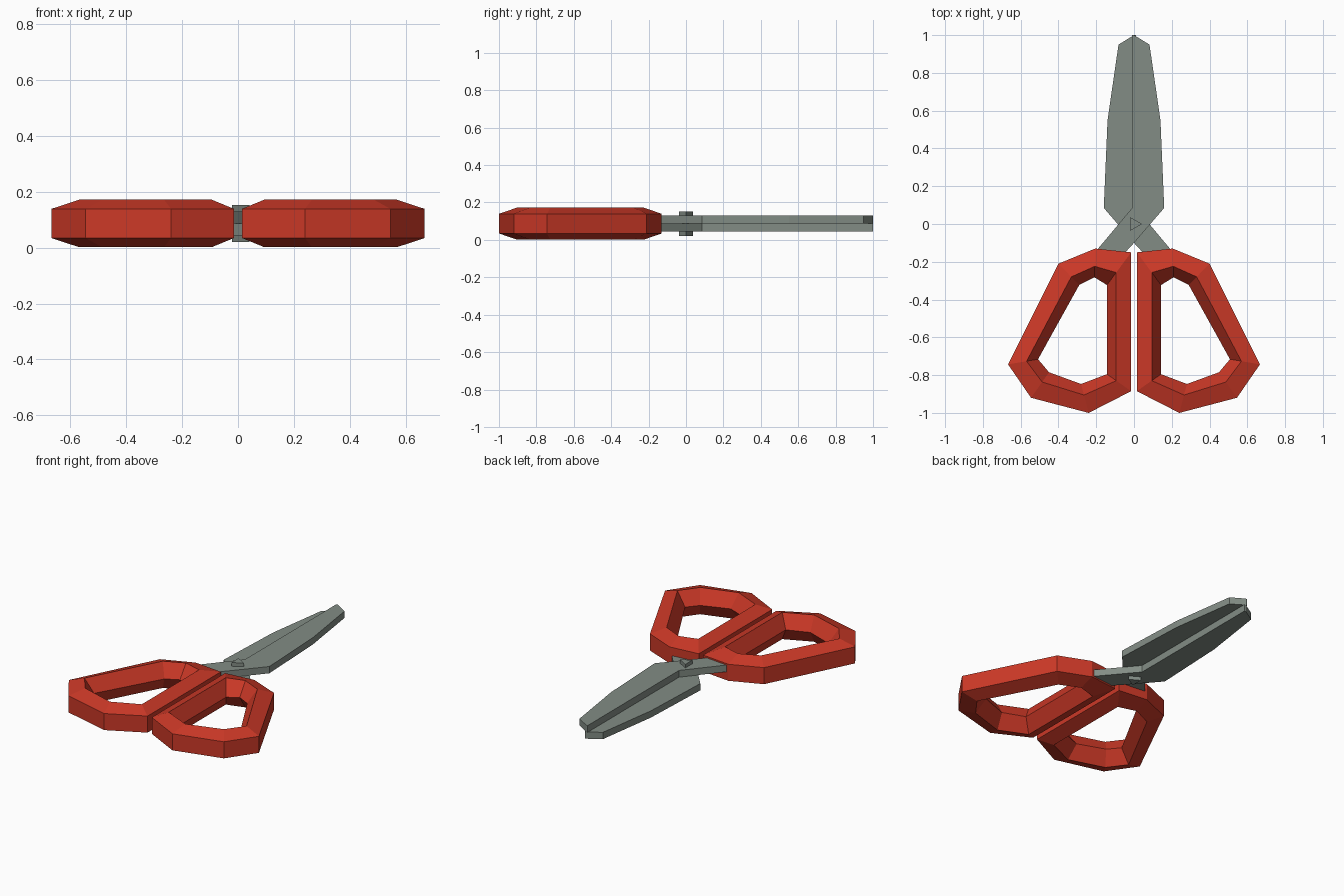
import bpy, bmesh, math

if "Cube" in bpy.data.objects:
    bpy.data.objects.remove(bpy.data.objects["Cube"])

MID = 0.087  # plane where the two blades meet


def material(name, rgb):
    m = bpy.data.materials.new(name)
    m.diffuse_color = (*rgb, 1)
    m.use_nodes = True
    m.node_tree.nodes["Principled BSDF"].inputs["Base Color"].default_value = m.diffuse_color
    return m


RED = material("red plastic", (0.60, 0.040, 0.020))
STEEL = material("grey steel", (0.225, 0.265, 0.235))


def finish(bm, name, mat):
    bmesh.ops.recalc_face_normals(bm, faces=bm.faces)
    me = bpy.data.meshes.new(name)
    bm.to_mesh(me)
    bm.free()
    me.materials.append(mat)
    ob = bpy.data.objects.new(name, me)
    bpy.context.collection.objects.link(ob)
    return ob


def prism(name, pts, z0, z1, mat):
    bm = bmesh.new()
    face = bm.faces.new([bm.verts.new((x, y, z0)) for x, y in pts])
    ext = bmesh.ops.extrude_face_region(bm, geom=[face])["geom"]
    top = [v for v in ext if isinstance(v, bmesh.types.BMVert)]
    bmesh.ops.translate(bm, vec=(0, 0, z1 - z0), verts=top)
    return finish(bm, name, mat)


# Handle loops: pentagon cross-section swept between outer and inner outlines
OUTER = [(.015, -.15), (.205, -.13), (.40, -.21), (.667, -.743),
         (.545, -.92), (.24, -1.0), (.015, -.885)]
INNER = [(.143, -.323), (.21, -.282), (.29, -.323), (.508, -.716),
         (.45, -.785), (.28, -.847), (.143, -.795)]
SECTION = [(0, -.0525), (0, .0525), (.618, .085), (1, 0), (.618, -.085)]


def handle(name, side):
    bm = bmesh.new()
    rings = []
    for (ox, oy), (ix, iy) in zip(OUTER, INNER):
        rings.append([bm.verts.new((side * (ox + (ix - ox) * t),
                                    oy + (iy - oy) * t, MID + h))
                      for t, h in SECTION])
    n, k = len(rings), len(SECTION)
    for i in range(n):
        a, b = rings[i], rings[(i + 1) % n]
        for j in range(k):
            bm.faces.new((a[j], a[(j + 1) % k], b[(j + 1) % k], b[j]))
    return finish(bm, name, RED)


handle("right_handle", 1)
handle("left_handle", -1)

# Blades: same outline, mirrored in x, stacked above and below the mid plane
BLADE = [(-.01, 1.0), (0, 1.0), (.082, .95), (.14, .55), (.16, .085), (0, -.10),
         (-.11, -.22), (-.24, -.19), (-.01, .085)]
prism("upper_blade", BLADE, MID, MID + .043, STEEL)
prism("lower_blade", [(-x, y) for x, y in BLADE], MID - .043, MID, STEEL)

# Three-sided pivot pin
PIN = [(.042 * math.cos(a), .042 * math.sin(a))
       for a in (0, 2 * math.pi / 3, 4 * math.pi / 3)]
prism("pivot_pin", PIN, MID - .066, MID + .066, STEEL)
